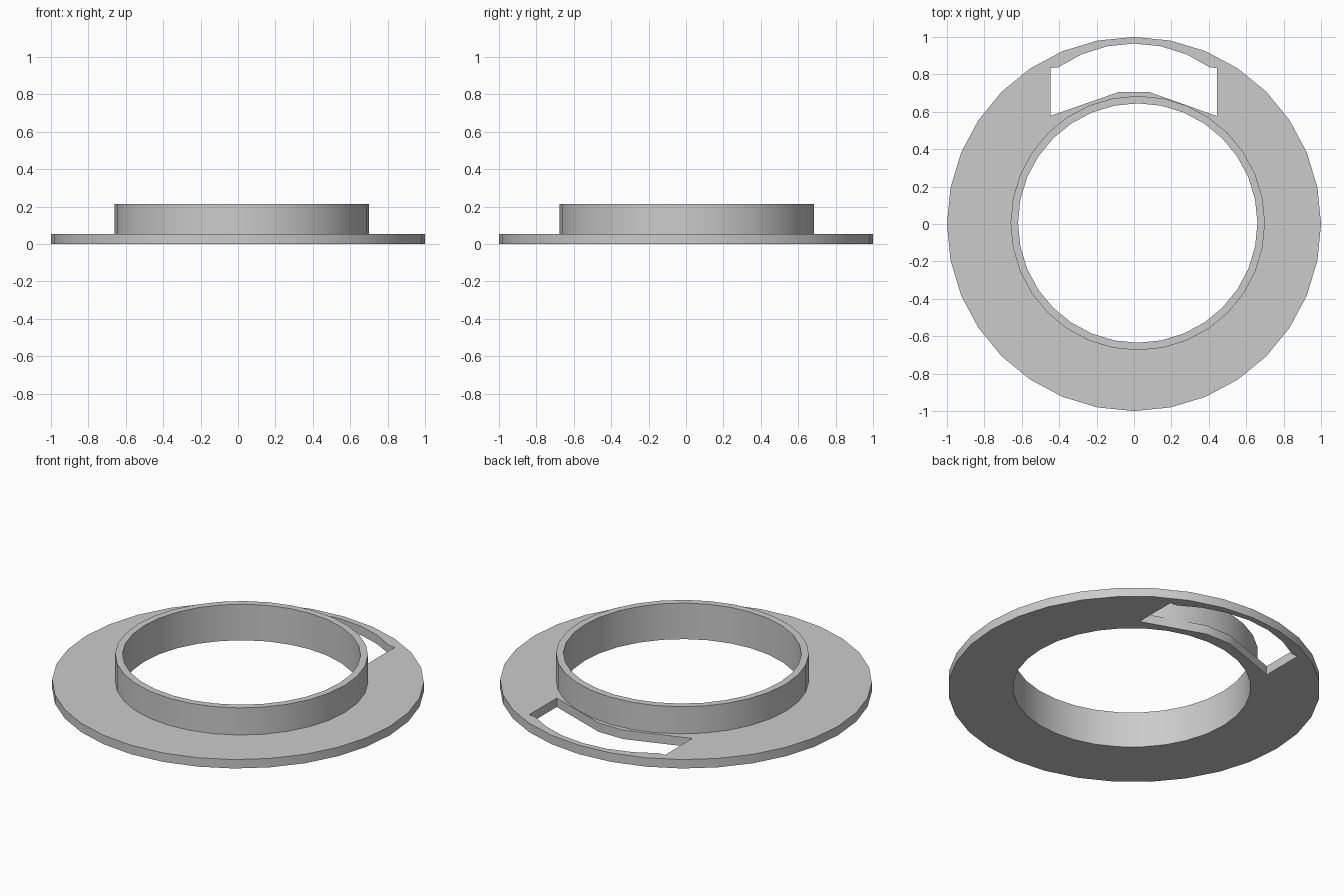
import bpy
import bmesh
from math import sin, cos, pi, radians

if "Cube" in bpy.data.objects:
    bpy.data.objects.remove(bpy.data.objects["Cube"], do_unlink=True)

SIDES = 32
FLANGE_TOP = 0.053
COLLAR_TOP = 0.214
COLLAR_CENTRE = (0.02, 0.005)

grey = bpy.data.materials.new("plain grey")
grey.use_nodes = True
grey.diffuse_color = (0.6, 0.6, 0.6, 1)
grey.node_tree.nodes["Principled BSDF"].inputs["Base Color"].default_value = grey.diffuse_color


def add_object(name, bm):
    bmesh.ops.recalc_face_normals(bm, faces=bm.faces)
    mesh = bpy.data.meshes.new(name)
    bm.to_mesh(mesh)
    bm.free()
    mesh.materials.append(grey)
    obj = bpy.data.objects.new(name, mesh)
    bpy.context.collection.objects.link(obj)
    return obj


def ring(bm, radius, z, centre=(0, 0)):
    turns = [2 * pi * i / SIDES for i in range(SIDES)]
    return [bm.verts.new((centre[0] + radius * cos(a), centre[1] + radius * sin(a), z))
            for a in turns]


# Flange and slightly offset collar as one closed loop of rings
bm = bmesh.new()
rings = [
    ring(bm, 1.0, 0),
    ring(bm, 1.0, FLANGE_TOP),
    ring(bm, 0.68, FLANGE_TOP, COLLAR_CENTRE),
    ring(bm, 0.68, COLLAR_TOP, COLLAR_CENTRE),
    ring(bm, 0.64, COLLAR_TOP, COLLAR_CENTRE),
    ring(bm, 0.64, 0, COLLAR_CENTRE),
]
for k, low in enumerate(rings):
    high = rings[(k + 1) % len(rings)]
    for i in range(SIDES):
        j = (i + 1) % SIDES
        bm.faces.new((low[i], low[j], high[j], high[i]))
body = add_object("collared_flange", bm)

# Slot cutter: angled inner edge, square ends and an arched outer edge
outline = [(-0.447, 0.835), (-0.447, 0.578), (-0.08, 0.706),
           (0.08, 0.706), (0.445, 0.576), (0.445, 0.835)]
for step in range(-3, 4):
    a = radians(90 + step * 11.7)
    outline.append((0.71 * cos(a), 0.255 + 0.71 * sin(a)))
bm = bmesh.new()
face = bm.faces.new([bm.verts.new((x, y, -0.05)) for x, y in outline])
lifted = bmesh.ops.extrude_face_region(bm, geom=[face])["geom"]
bmesh.ops.translate(bm, vec=(0, 0, 0.12),
                    verts=[v for v in lifted if isinstance(v, bmesh.types.BMVert)])
cutter = add_object("slot_cutter", bm)
cutter.hide_render = True

# Cut the slot, then smooth the round walls
cut = body.modifiers.new("slot", "BOOLEAN")
cut.operation = "DIFFERENCE"
cut.solver = "EXACT"
cut.object = cutter
bpy.ops.object.select_all(action="DESELECT")
bpy.context.view_layer.objects.active = body
body.select_set(True)
bpy.ops.object.modifier_apply(modifier=cut.name)
bpy.data.objects.remove(cutter, do_unlink=True)
bpy.ops.object.shade_smooth_by_angle(angle=radians(30))
